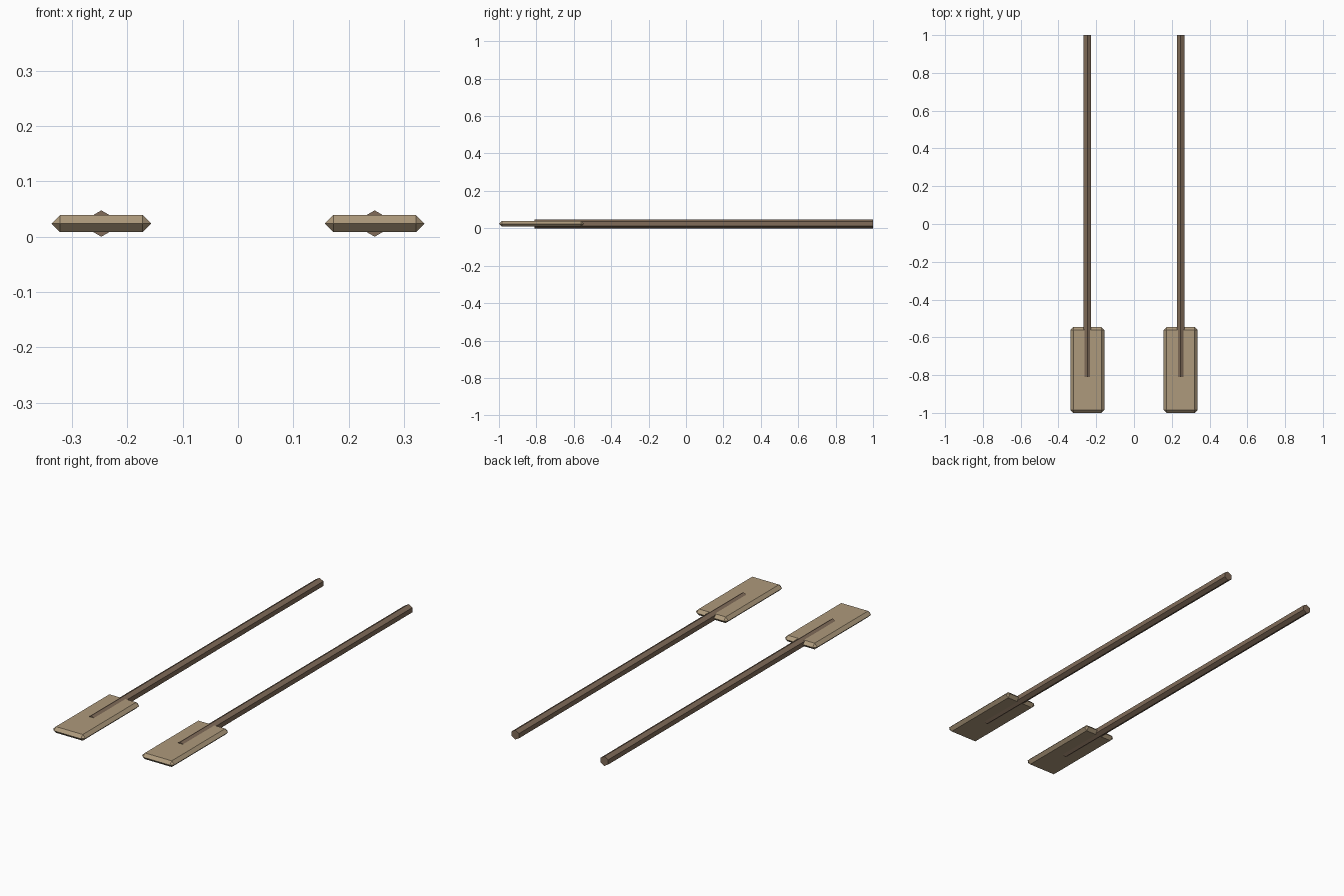
import bpy, math

if "Cube" in bpy.data.objects:
    bpy.data.objects.remove(bpy.data.objects["Cube"])

R = 0.0238           # shaft radius, also the height of its axis
T = 0.0155           # half the blade thickness, also its bevel


def material(name, rgb):
    m = bpy.data.materials.new(name)
    m.diffuse_color = (*rgb, 1)
    m.use_nodes = True
    m.node_tree.nodes["Principled BSDF"].inputs["Base Color"].default_value = m.diffuse_color
    return m


shaft_wood = material("shaft_wood", (0.22, 0.15, 0.10))
blade_wood = material("blade_wood", (0.42, 0.32, 0.20))

for side, x in (("left", -0.247), ("right", 0.247)):
    # Hexagonal shaft with a corner edge on top, running into the blade
    y0, y1 = -0.81, 1.0
    bpy.ops.mesh.primitive_cylinder_add(
        vertices=6, radius=R, depth=y1 - y0,
        location=(x, (y0 + y1) / 2, R), rotation=(math.pi / 2, 0, 0))
    shaft = bpy.context.object
    shaft.name = side + "_oar_shaft"
    shaft.data.materials.append(shaft_wood)

    # Flat blade, bevelled to a pointed rim all round
    y0, y1 = -1.0, -0.545
    bpy.ops.mesh.primitive_cube_add(size=1, location=(x, (y0 + y1) / 2, R))
    blade = bpy.context.object
    blade.name = side + "_oar_blade"
    blade.scale = (0.18, y1 - y0, 2 * T)
    bpy.ops.object.transform_apply(location=False, rotation=False, scale=True)
    blade.data.materials.append(blade_wood)
    bevel = blade.modifiers.new("rim", 'BEVEL')
    bevel.width = T
    bevel.segments = 1
    bevel.limit_method = 'NONE'
    weld = blade.modifiers.new("weld", 'WELD')
    weld.merge_threshold = 0.0005
